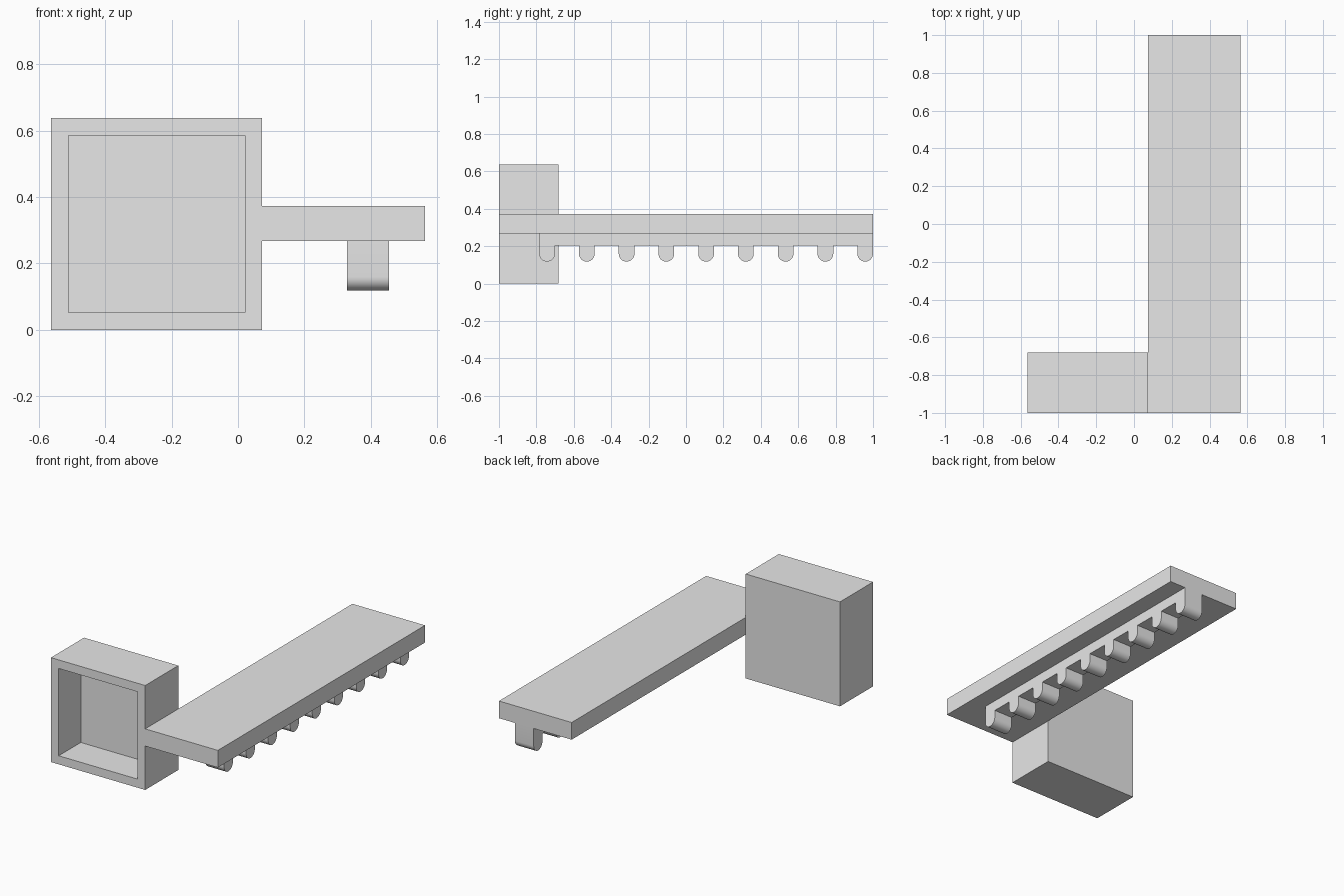
import bpy
import bmesh
import math
from mathutils import Vector

cube = bpy.data.objects.get("Cube")
if cube:
    bpy.data.objects.remove(cube, do_unlink=True)

# Single plain grey material
grey = bpy.data.materials.new("light_grey")
grey.use_nodes = True
colour = (0.8, 0.8, 0.8, 1)
grey.diffuse_color = colour
grey.node_tree.nodes["Principled BSDF"].inputs["Base Color"].default_value = colour


def finish(name, bm):
    bmesh.ops.recalc_face_normals(bm, faces=bm.faces)
    mesh = bpy.data.meshes.new(name)
    bm.to_mesh(mesh)
    bm.free()
    mesh.materials.append(grey)
    obj = bpy.data.objects.new(name, mesh)
    bpy.context.collection.objects.link(obj)
    return obj


def box(low, high):
    low, high = Vector(low), Vector(high)
    bm = bmesh.new()
    bmesh.ops.create_cube(bm, size=1)
    bmesh.ops.scale(bm, vec=high - low, verts=bm.verts)
    bmesh.ops.translate(bm, vec=(low + high) / 2, verts=bm.verts)
    return bm


# Square housing, open at the front with a straight recess
bm = box((-0.564, -1, 0), (0.073, -0.681, 0.638))
bm.normal_update()
front = min(bm.faces, key=lambda f: f.calc_center_median().y)
bmesh.ops.inset_region(bm, faces=[front], thickness=0.074)
pocket = bmesh.ops.extrude_discrete_faces(bm, faces=[front])["faces"][0]
bmesh.ops.translate(bm, vec=(0, 0.213, 0), verts=pocket.verts)
finish("housing", bm)

# Long flat arm beside the housing
finish("flat_arm", box((0.073, -1, 0.268), (0.564, 1, 0.373)))

# Toothed rack: round-ended teeth hanging from a bar
TEETH, RADIUS, START, END = 9, 0.042, -0.785, 1.0
TOP, ROOT, CENTRE = 0.268, 0.205, 0.16
pitch = (END - START - 2 * RADIUS) / (TEETH - 1)
profile = [(START, TOP)]
for i in range(TEETH):
    y = START + RADIUS + i * pitch
    if i > 0:
        profile.append((y - RADIUS, ROOT))
    for k in range(17):
        a = math.pi * (1 + k / 16)
        profile.append((y + RADIUS * math.cos(a), CENTRE + RADIUS * math.sin(a)))
    if i < TEETH - 1:
        profile.append((y + RADIUS, ROOT))
profile.append((END, TOP))

bm = bmesh.new()
side = bm.faces.new([bm.verts.new((0.329, y, z)) for y, z in profile])
extruded = bmesh.ops.extrude_face_region(bm, geom=[side])["geom"]
bmesh.ops.translate(bm, vec=(0.127, 0, 0),
                    verts=[v for v in extruded if isinstance(v, bmesh.types.BMVert)])
rack = finish("toothed_rack", bm)

bpy.ops.object.select_all(action="DESELECT")
rack.select_set(True)
bpy.context.view_layer.objects.active = rack
bpy.ops.object.shade_smooth_by_angle(angle=math.radians(30))
